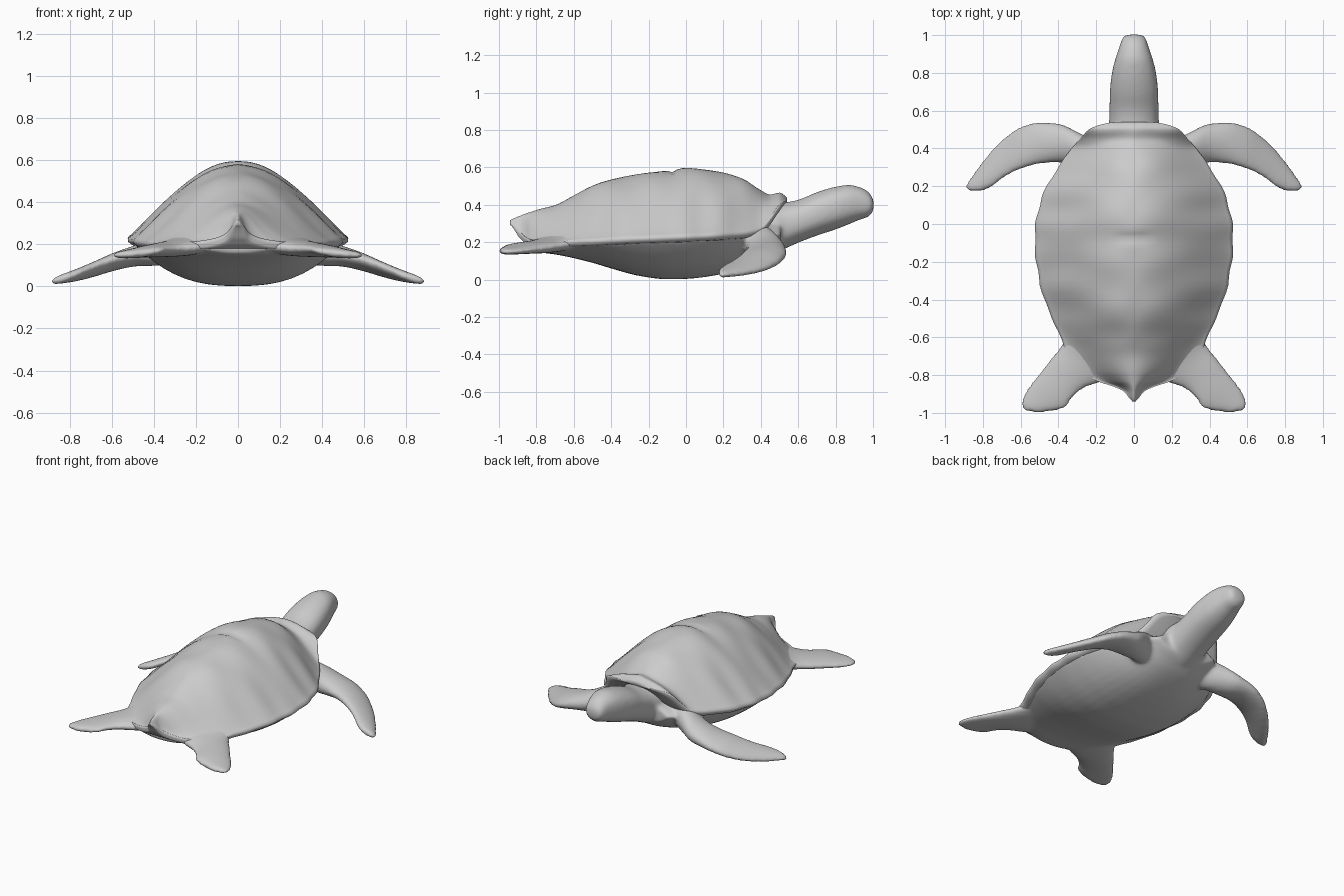
import bpy, bmesh
from math import sin, cos, pi, exp

if "Cube" in bpy.data.objects:
    bpy.data.objects.remove(bpy.data.objects["Cube"])


def smooth_rows(keys, ts, sub):
    """Monotone cubic interpolation of every column of keys over ts."""
    n, cols = len(keys), len(keys[0])
    h = [ts[i + 1] - ts[i] for i in range(n - 1)]
    slopes = []
    for c in range(cols):
        d = [(keys[i + 1][c] - keys[i][c]) / h[i] for i in range(n - 1)]
        m = [d[0]]
        for a, b in zip(d, d[1:]):
            m.append(2 * a * b / (a + b) if a * b > 0 else 0)
        slopes.append(m + [d[-1]])
    out = []
    for i in range(n - 1):
        for k in range(sub):
            s = k / sub
            a, b = 2*s**3 - 3*s**2 + 1, s**3 - 2*s**2 + s
            e, f = 3*s**2 - 2*s**3, s**3 - s**2
            out.append([a * keys[i][c] + b * h[i] * slopes[c][i]
                        + e * keys[i + 1][c] + f * h[i] * slopes[c][i + 1]
                        for c in range(cols)])
    return out + [list(keys[-1])]


def loft(bm, rings):
    """Skin closed rings and cap both ends with a fan."""
    vr = [[bm.verts.new(p) for p in r] for r in rings]
    n = len(vr[0])
    for a, b in zip(vr, vr[1:]):
        for i in range(n):
            bm.faces.new((a[i], a[(i + 1) % n], b[(i + 1) % n], b[i]))
    for r in (vr[0], vr[-1]):
        c = bm.verts.new([sum(v.co[k] for v in r) / n for k in range(3)])
        for i in range(n):
            bm.faces.new((r[i], r[(i + 1) % n], c))


def finish(bm, name):
    bmesh.ops.recalc_face_normals(bm, faces=bm.faces)
    me = bpy.data.meshes.new(name)
    bm.to_mesh(me)
    bm.free()
    me.shade_smooth()
    ob = bpy.data.objects.new(name, me)
    bpy.context.collection.objects.link(ob)
    return ob


# Shell stations: y, half width, ridge z, rim z, belly z, slope power
SHELL = [
    (-.94, .008, .318, .305, .29, 1.2), (-.915, .03, .33, .285, .25, 1.4),
    (-.885, .055, .342, .255, .2, 1.8), (-.86, .11, .352, .23, .165, 2.4),
    (-.83, .20, .362, .215, .155, 2.4), (-.78, .28, .378, .21, .145, 2.0),
    (-.7, .345, .398, .205, .135, 1.6), (-.6, .39, .45, .21, .115, 1.3),
    (-.5, .432, .502, .213, .09, 1.15), (-.4, .475, .535, .218, .06, 1.1),
    (-.25, .51, .565, .225, .02, 1.1), (-.1, .525, .583, .23, .002, 1.1),
    (0, .52, .597, .235, .004, 1.1), (.1, .50, .588, .24, .014, 1.1),
    (.2, .462, .572, .247, .032, 1.1), (.3, .40, .54, .255, .06, 1.1),
    (.4, .33, .478, .275, .10, 1.1), (.45, .285, .455, .33, .13, 1.1),
    (.5, .24, .465, .40, .165, 1.1), (.525, .18, .452, .418, .19, 1.1),
    (.54, .11, .436, .424, .2, 1.1)]
stations = smooth_rows(SHELL, [r[0] for r in SHELL], 4)

# Carapace: tent-like dome with a rounded rim and a flat underside
bm = bmesh.new()
rings = []
N = 40
for y, w, top, rim, belly, p in stations:
    w *= 1 + .008 * cos(2 * pi * y / .17) * (y < .4)
    lip = min(.036, max(.012, (top - rim) * .5))
    ring = []
    for i in range(N + 1):
        u = 2 * i / N - 1
        x = w * sin(u * pi / 2) * .35 + w * u * .65
        f = max(0, cos(pi / 2 * x / w)) ** p
        z = rim + (top - rim) * f
        if abs(y) < .65:
            z -= .014 * exp(-((y + .07) / .018) ** 2 - (x / .09) ** 4)
            z += .006 * sin(2 * pi * y / .26) * sin(2 * pi * x / w) * (1 if x > 0 else -1)
        ring.append((x, y, z))
    for u, d in ((.995, .45), (.96, .85), (.9, 1), (.5, 1), (-.5, 1),
                 (-.9, 1), (-.96, .85), (-.995, .45)):
        ring.append((w * u, y, rim - lip * d))
    rings.append(ring)
loft(bm, rings)
finish(bm, "carapace")

# Belly: follows the shell outline just inside the rim
skin = bmesh.new()
rings = []
for y, w, top, rim, belly, p in stations:
    if not -.84 < y < .51:
        continue
    w *= .955
    base = min(rim, .26) - .02
    ring = []
    for i in range(48):
        a = 2 * pi * i / 48
        u = cos(a)
        if sin(a) >= 0:
            z = base + (top - .05 - base) * .6 * max(0, cos(pi / 2 * u)) ** p
        else:
            z = base - (base - belly) * (1 - abs(u) ** 2.6)
        ring.append((w * u, y, z))
    rings.append(ring)
loft(skin, rings)

# Neck and head: y, half width, top z, bottom z
HEAD = [(.36, .15, .40, .11), (.46, .15, .41, .135), (.54, .132, .415, .17),
        (.6, .13, .427, .197), (.7, .128, .468, .235), (.8, .117, .497, .268),
        (.87, .10, .507, .295), (.93, .08, .495, .32), (.97, .067, .474, .333),
        (.992, .056, .448, .352), (1.003, .035, .425, .375)]
rings = []
for y, w, top, bot in smooth_rows(HEAD, [r[0] for r in HEAD], 4):
    rings.append([(w * cos(a) * (1 + .06 * sin(2 * a) ** 2), y,
                   (top + bot) / 2 + (top - bot) / 2 * sin(a))
                  for a in (2 * pi * i / 32 for i in range(32))])
loft(skin, rings)


# Flippers: leading edge xyz, trailing edge xyz, thickness
def flipper(rows, side):
    rings = []
    for lx, ly, lz, tx, ty, tz, th in smooth_rows(rows, range(len(rows)), 5):
        ring = []
        for i in range(24):
            a = 2 * pi * i / 24
            s = (1 + cos(a)) / 2
            ring.append((side * (tx + (lx - tx) * s), ty + (ly - ty) * s,
                         tz + (lz - tz) * s + th / 2 * sin(a)))
        rings.append(ring)
    loft(skin, rings)


FRONT = [(.18, .42, .24, .18, .25, .22, .20), (.30, .488, .205, .33, .32, .18, .17),
         (.40, .532, .165, .42, .325, .16, .13), (.50, .54, .14, .49, .32, .15, .10),
         (.60, .515, .105, .57, .30, .135, .085), (.70, .445, .065, .66, .262, .105, .07),
         (.80, .335, .037, .72, .22, .08, .058), (.865, .245, .026, .77, .185, .058, .048),
         (.892, .20, .022, .81, .174, .045, .038), (.885, .178, .022, .85, .172, .03, .024)]
HIND = [(.33, .52, .22, .06, .70, .22, .12), (.385, .64, .185, .15, .825, .19, .085),
        (.455, .73, .17, .27, .872, .18, .07), (.525, .82, .158, .332, .93, .178, .058),
        (.58, .895, .15, .358, .972, .172, .048), (.60, .955, .148, .41, .988, .162, .04),
        (.58, .99, .148, .50, 1.0, .155, .026)]
HIND = [(a, -b, c, d, -e, f, g) for a, b, c, d, e, f, g in HIND]
for side in (1, -1):
    flipper(FRONT, side)
    flipper(HIND, side)

# Fuse the skin parts and soften the joins
body = finish(skin, "body_head_and_flippers")
rm = body.modifiers.new("fuse", 'REMESH')
rm.mode = 'VOXEL'
rm.voxel_size = .012
rm.use_smooth_shade = True
sm = body.modifiers.new("soften", 'SMOOTH')
sm.factor = .5
sm.iterations = 8
